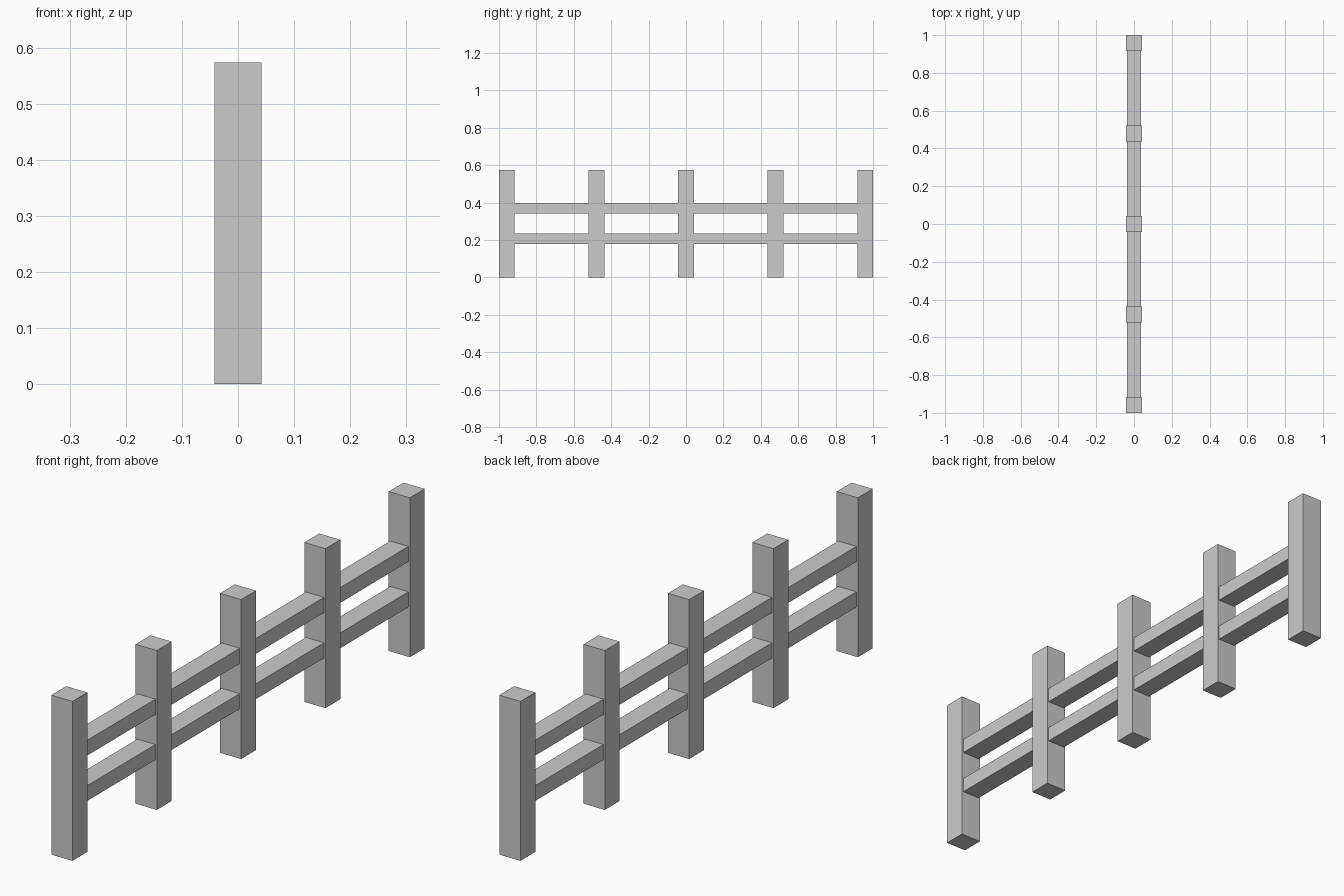
import bpy

if "Cube" in bpy.data.objects:
    bpy.data.objects.remove(bpy.data.objects["Cube"])

POST_W, POST_H = 0.084, 0.573
RAIL_W, RAIL_H = 0.072, 0.055
SPACING = (2.0 - POST_W) / 4


def box(name, center, size):
    bpy.ops.mesh.primitive_cube_add(size=1, location=center)
    ob = bpy.context.object
    ob.name = name
    ob.scale = size
    bpy.ops.object.transform_apply(location=False, rotation=False, scale=True)
    return ob


# Five evenly spaced square posts
for i in range(5):
    box(f"post_{i + 1}", (0, (i - 2) * SPACING, POST_H / 2), (POST_W, POST_W, POST_H))

# Two horizontal rails running through the posts, ending inside the end posts
for name, z in (("lower_rail", 0.206), ("upper_rail", 0.369)):
    box(name, (0, 0, z), (RAIL_W, 4 * SPACING, RAIL_H))
